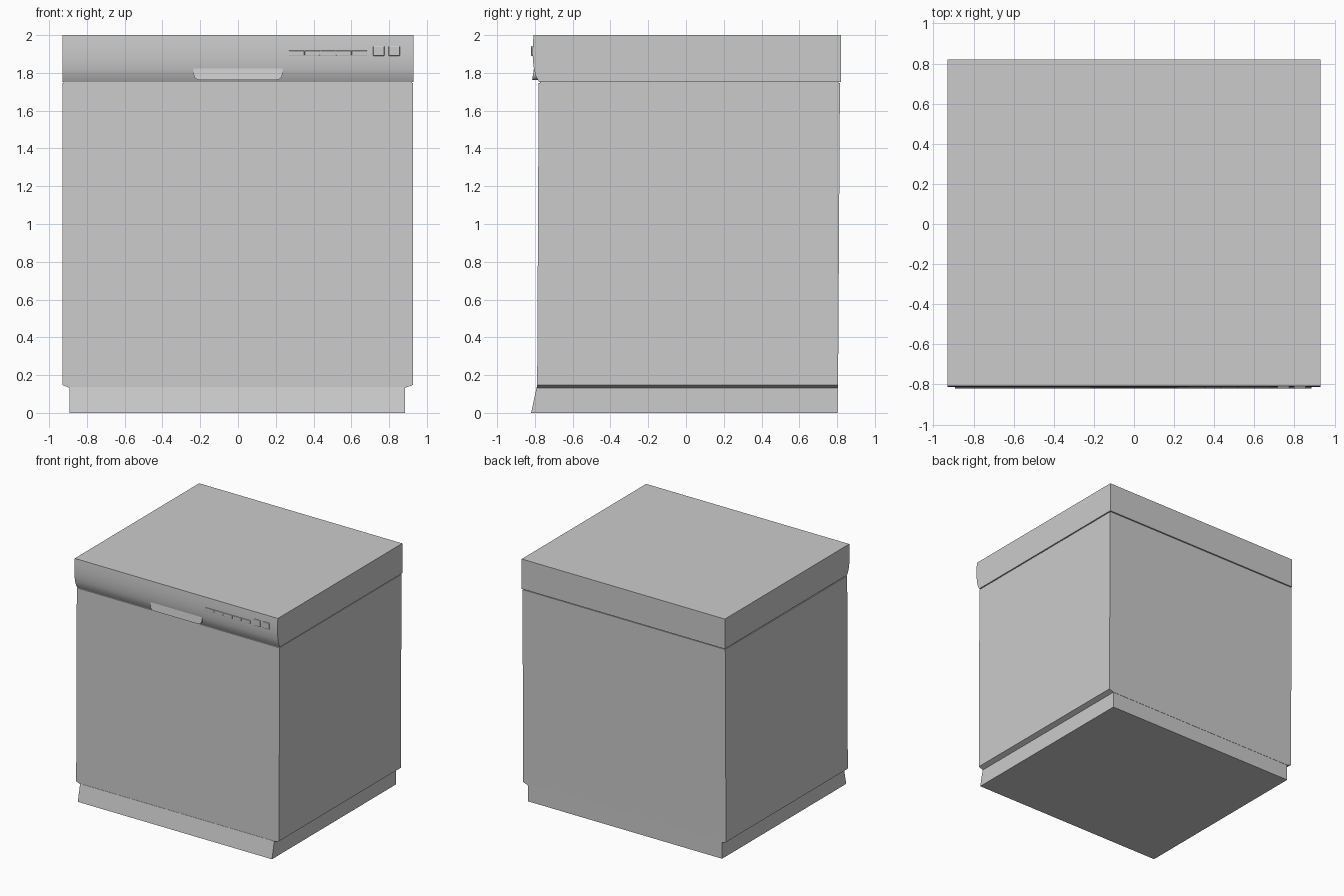
import bpy, bmesh, math

if "Cube" in bpy.data.objects:
    bpy.data.objects.remove(bpy.data.objects["Cube"])


def finish(name, bm, angle=None, bevel=0):
    bmesh.ops.recalc_face_normals(bm, faces=bm.faces)
    me = bpy.data.meshes.new(name)
    bm.to_mesh(me)
    bm.free()
    ob = bpy.data.objects.new(name, me)
    bpy.context.collection.objects.link(ob)
    if bevel:
        mod = ob.modifiers.new("Bevel", "BEVEL")
        mod.width, mod.segments = bevel, 2
    if angle:
        bpy.ops.object.select_all(action="DESELECT")
        ob.select_set(True)
        bpy.context.view_layer.objects.active = ob
        bpy.ops.object.shade_smooth_by_angle(angle=math.radians(angle))
    return ob


def loft(name, rings):
    """Stack of rectangles (x0, x1, y0, y1, z), capped at both ends."""
    bm = bmesh.new()
    loops = [[bm.verts.new(p) for p in ((a, c, z), (b, c, z), (b, d, z), (a, d, z))]
             for a, b, c, d, z in rings]
    for lo, hi in zip(loops, loops[1:]):
        for i in range(4):
            j = (i + 1) % 4
            bm.faces.new((lo[i], lo[j], hi[j], hi[i]))
    bm.faces.new(loops[0])
    bm.faces.new(loops[-1])
    return finish(name, bm)


def prism(name, start, end, angle=None, bevel=0):
    """Solid between two matching outlines."""
    bm = bmesh.new()
    a = [bm.verts.new(p) for p in start]
    b = [bm.verts.new(p) for p in end]
    bm.faces.new(a)
    bm.faces.new(b)
    for i in range(len(a)):
        j = (i + 1) % len(a)
        bm.faces.new((a[i], a[j], b[j], b[i]))
    return finish(name, bm, angle, bevel)


# Cabinet, with sloped undersides at left and right
loft("cabinet", [(-0.893, 0.885, -0.788, 0.805, 0.133),
                 (-0.93, 0.927, -0.788, 0.805, 0.148),
                 (-0.93, 0.927, -0.78, 0.815, 1.746)])

# Flared kick plate
loft("plinth", [(-0.893, 0.885, -0.82, 0.803, 0),
                (-0.893, 0.885, -0.79, 0.803, 0.138)])

# Shadow gap under the top
loft("seam", [(-0.923, 0.92, -0.773, 0.808, 1.735),
              (-0.923, 0.92, -0.773, 0.808, 1.765)])

# Top section with curved control panel front
profile = [(0.82, 1.753), (0.82, 2), (-0.807, 2), (-0.811, 1.95), (-0.812, 1.90),
           (-0.810, 1.86), (-0.805, 1.82), (-0.796, 1.785), (-0.779, 1.753)]
prism("control_panel", [(-0.93, y, z) for y, z in profile],
      [(0.93, y, z) for y, z in profile], angle=30)

# Door handle lip with rounded lower corners
r, w, zb, zt = 0.03, 0.235, 1.763, 1.825
half = [(w, zt)] + [(w - r + r * math.cos(t), zb + r - r * math.sin(t))
                    for t in (math.pi / 8 * k for k in range(5))]
outline = half + [(-x, z) for x, z in reversed(half)]
prism("handle", [(x, -0.805 - (zt - z) * 0.15, z) for x, z in outline],
      [(x, -0.775, z) for x, z in outline], angle=30)


# Buttons on the panel
def button(name, x0, x1, z0, z1, y, bevel):
    box = [(x0, z0), (x1, z0), (x1, z1), (x0, z1)]
    prism(name, [(x, y, z) for x, z in box], [(x, -0.80, z) for x, z in box],
          bevel=bevel)


for i in range(5):
    x = 0.27 + i * 0.083
    button(f"program_button_{i + 1}", x, x + 0.081, 1.892, 1.918, -0.818, 0.003)
for i, x in enumerate((0.715, 0.797)):
    button(f"power_button_{i + 1}", x, x + 0.06, 1.89, 1.943, -0.82, 0.005)
